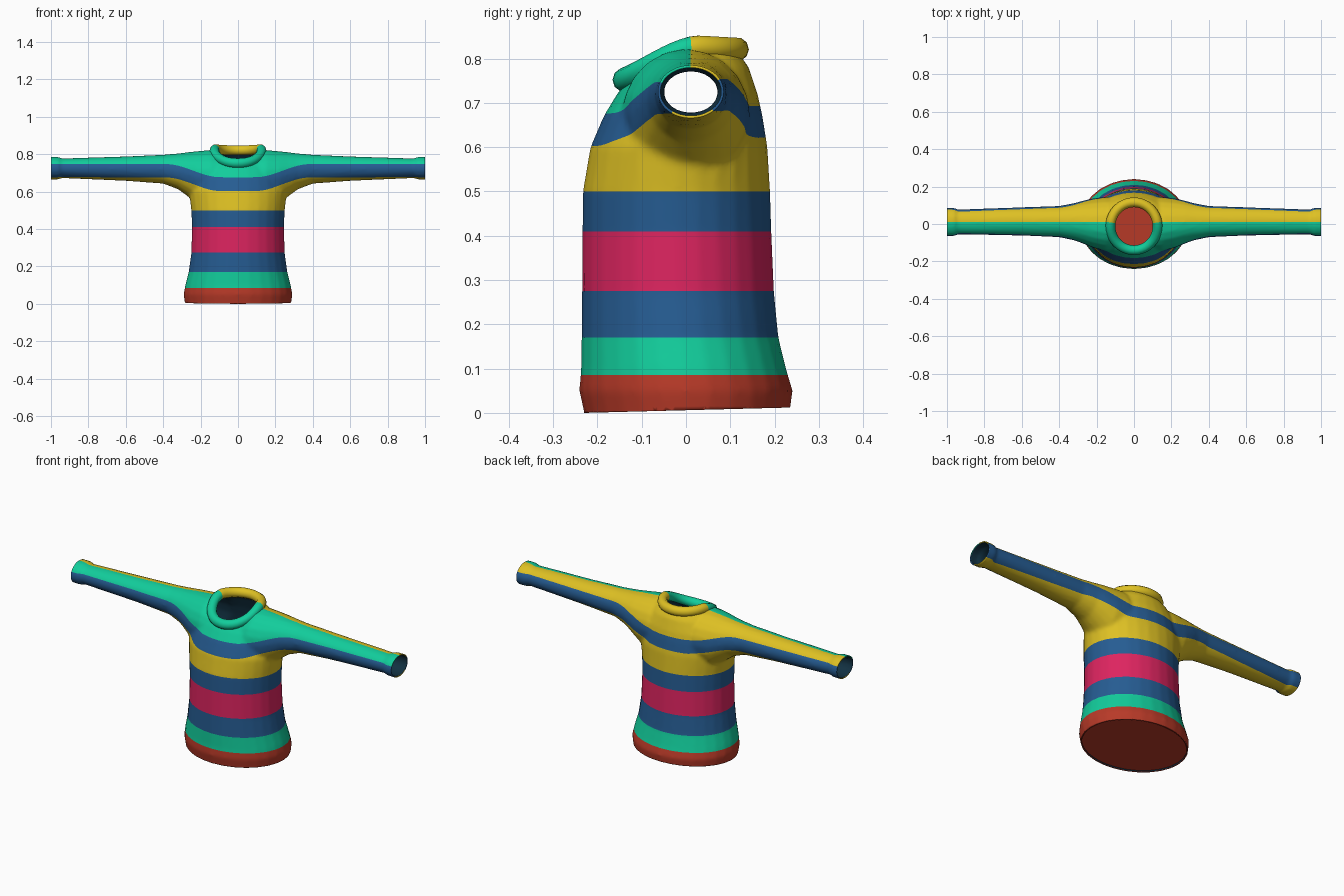
import bpy, bmesh, math
from mathutils import Vector

if "Cube" in bpy.data.objects:
    bpy.data.objects.remove(bpy.data.objects["Cube"])


def material(name, r, g, b):
    m = bpy.data.materials.new(name)
    m.use_nodes = True
    m.diffuse_color = (r, g, b, 1)
    m.node_tree.nodes["Principled BSDF"].inputs["Base Color"].default_value = (r, g, b, 1)
    return m


RED, TEAL, BLUE, PINK, YELLOW, LINING = range(6)
materials = [
    material("brick red", .48, .042, .021),
    material("teal green", .006, .61, .33),
    material("denim blue", .019, .108, .29),
    material("raspberry", .73, .018, .117),
    material("mustard yellow", .73, .53, .017),
    material("dark lining", .006, .03, .053),
]


def make_object(name, bm):
    mesh = bpy.data.meshes.new(name)
    for f in bm.faces:
        f.smooth = True
    bm.to_mesh(mesh)
    bm.free()
    for m in materials:
        mesh.materials.append(m)
    obj = bpy.data.objects.new(name, mesh)
    bpy.context.collection.objects.link(obj)
    return obj


def bridge(bm, rings, closed=False):
    """Join rings of vertices with quads; cap the ends unless closed."""
    pairs = list(zip(rings, rings[1:]))
    if closed:
        pairs.append((rings[-1], rings[0]))
    else:
        bm.faces.new(rings[0])
        bm.faces.new(rings[-1])
    for a, b in pairs:
        for i in range(len(a)):
            j = (i + 1) % len(a)
            bm.faces.new((a[i], a[j], b[j], b[i]))


def circle(n):
    return [(math.cos(2 * math.pi * i / n), math.sin(2 * math.pi * i / n)) for i in range(n)]


def smoothstep(a, b, v):
    t = min(max((v - a) / (b - a), 0), 1)
    return t * t * (3 - 2 * t)


# Torso sections: height, half width, front y, back y
TORSO = [(-.03, .28, -.225, .23), (0, .284, -.23, .234), (.05, .291, -.241, .241),
         (.1, .282, -.237, .226), (.17, .264, -.236, .209), (.27, .25, -.235, .199),
         (.41, .246, -.234, .193), (.5, .25, -.233, .19), (.6, .262, -.216, .184),
         (.67, .25, -.186, .173), (.72, .23, -.156, .162), (.78, .18, -.11, .142),
         (.812, .14, -.06, .12)]
# Sleeve sections: distance out, underside, top, half depth, centre y
SLEEVE = [(0, .52, .79, .14, 0), (.15, .52, .822, .145, 0), (.22, .535, .816, .132, .005),
          (.27, .575, .81, .116, .01), (.32, .612, .804, .1, .012), (.4, .642, .797, .084, .013),
          (.6, .657, .788, .076, .014), (.945, .672, .777, .067, .011),
          (.96, .664, .786, .076, .011), (1.03, .664, .786, .076, .011)]

body = bmesh.new()
bridge(body, [[body.verts.new((c * w, (f + b) / 2 + s * (b - f) / 2, z)) for c, s in circle(28)]
              for z, w, f, b in TORSO])
for side in (-1, 1):
    bridge(body, [[body.verts.new((side * x, yc + c * d, (lo + hi) / 2 + s * (hi - lo) / 2))
                   for c, s in circle(20)] for x, lo, hi, d, yc in SLEEVE])
bmesh.ops.recalc_face_normals(body, faces=body.faces)

# Fuse torso and sleeves into one soft skin
rough = make_object("rough_body", body)
fuse = rough.modifiers.new("fuse", "REMESH")
fuse.mode = "VOXEL"
fuse.voxel_size = .01
soften = rough.modifiers.new("soften", "SMOOTH")
soften.factor = .5
soften.iterations = 4
skin = bmesh.new()
skin.from_mesh(rough.evaluated_get(bpy.context.evaluated_depsgraph_get()).to_mesh())
bpy.data.objects.remove(rough)


def cut(point, normal, open_end=False):
    bmesh.ops.bisect_plane(skin, geom=skin.verts[:] + skin.edges[:] + skin.faces[:], dist=1e-5,
                           plane_co=point, plane_no=normal, clear_outer=open_end)


def sleeve_lift(x):
    return .065 * smoothstep(.1, .38, abs(x))


def shear(direction):
    for v in skin.verts:
        v.co.z += direction * sleeve_lift(v.co.x)


# Open the cuffs, hem and neck
for side in (-1, 1):
    cut((side, 0, 0), (side, 0, 0), True)
cut((0, 0, .006), (0, .026, -1), True)
hole = []
for f in skin.faces:
    c = f.calc_center_median()
    if c.z > .6 and (c.x / .13) ** 2 + ((c.y + .01) / .13) ** 2 < 1:
        hole.append(f)
bmesh.ops.delete(skin, geom=hole, context="FACES")

# Cut the stripe borders, the upper ones rising along the sleeves
BANDS = [(.085, RED), (.17, TEAL), (.275, BLUE), (.41, PINK), (.5, BLUE)]
for height, colour in BANDS:
    cut((0, 0, height), (0, 0, 1))
cut((0, .01, 0), (0, 1, 0))
shear(-1)
tilt = Vector((0, -.05, 1))
cut((0, 0, .613), tilt)
cut((0, 0, .685), tilt)
shear(1)

for f in skin.faces:
    c = f.calc_center_median()
    h = c.z - sleeve_lift(c.x) - .05 * c.y
    band = next((colour for height, colour in BANDS if c.z < height), None)
    if band is None:
        if h < .613:
            band = YELLOW
        elif h < .685:
            band = BLUE
        else:
            band = TEAL if c.y < .01 else YELLOW
    f.material_index = band

sweater = make_object("sweater_body", skin)
lining = sweater.modifiers.new("lining", "SOLIDIFY")
lining.thickness = .006
lining.offset = -1
lining.material_offset = LINING

# Rolled collar, low in front and high behind
collar = bmesh.new()
rings = []
for c, s in circle(40):
    y = -.012 + .128 * s
    z = .826 - .074 * smoothstep(.03, -.2, y) / smoothstep(.03, -.2, -.14)if y < .03 else .826 - .06 * (y - .03)
    rings.append([collar.verts.new((c * (.126 + .026 * p), y + s * .026 * p, z + .027 * q))
                  for p, q in circle(10)])
bridge(collar, rings, closed=True)
bmesh.ops.recalc_face_normals(collar, faces=collar.faces)
for f in collar.faces:
    f.material_index = TEAL if f.calc_center_median().y < 0 else YELLOW
make_object("collar", collar)

# Panel closing the hem, set just inside the lip
panel = bmesh.new()
panel.faces.new([panel.verts.new((.281 * c, .001 + .23 * s, .014 + .006 * s))
                 for c, s in reversed(circle(28))])
make_object("hem_panel", panel)
